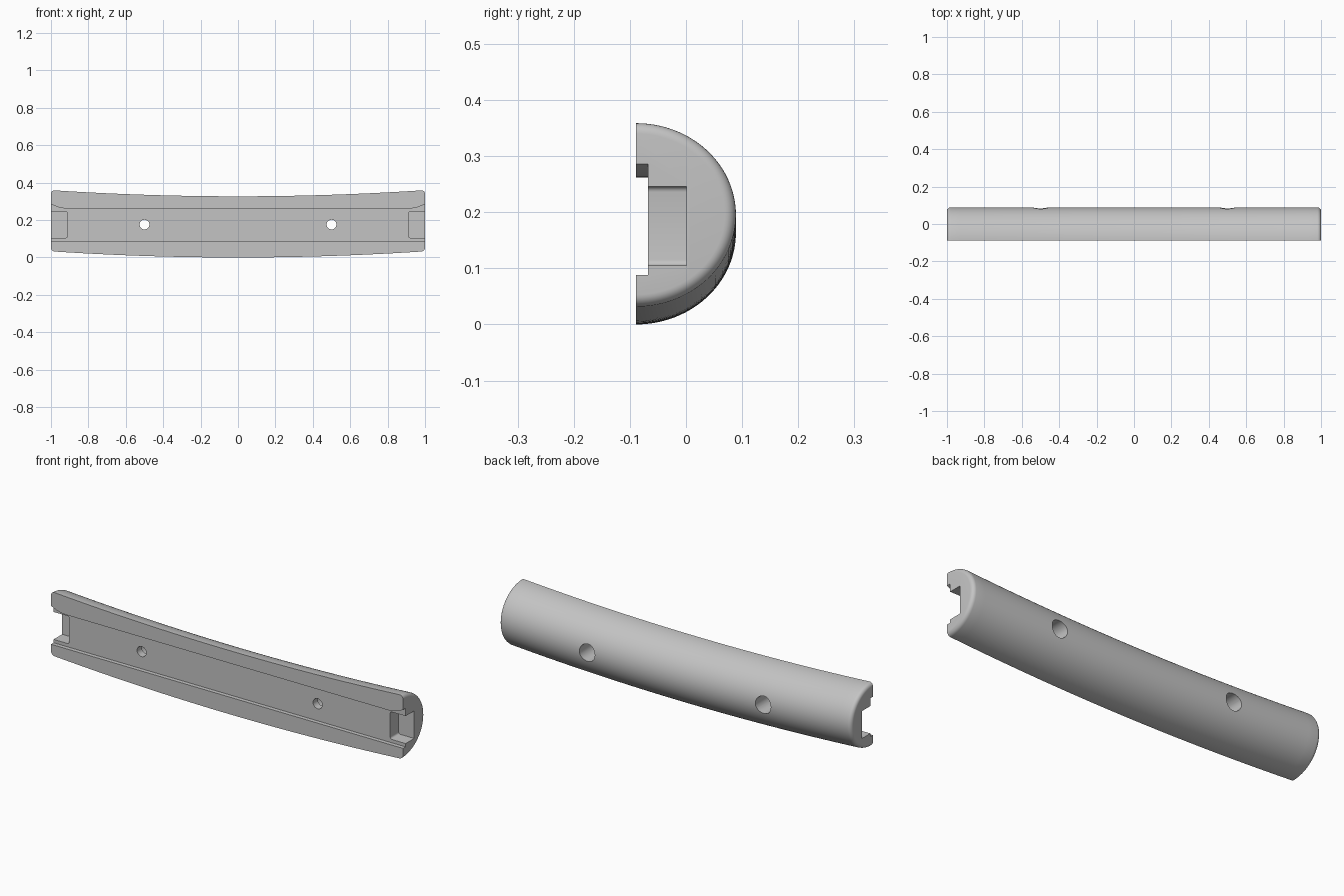
import bpy, bmesh, math

cube = bpy.data.objects.get("Cube")
if cube:
    bpy.data.objects.remove(cube)

FRONT, DEPTH, HALF_H, SAG = -0.089, 0.178, 0.1635, 0.033
ROUND = 0.02      # rounding of the rim at both ends

grey = bpy.data.materials.new("plain grey")
grey.use_nodes = True
colour = (0.55, 0.55, 0.55, 1)
grey.diffuse_color = colour
grey.node_tree.nodes["Principled BSDF"].inputs["Base Color"].default_value = colour


def finish(name, bm):
    bmesh.ops.recalc_face_normals(bm, faces=bm.faces)
    mesh = bpy.data.meshes.new(name)
    bm.to_mesh(mesh)
    bm.free()
    mesh.materials.append(grey)
    obj = bpy.data.objects.new(name, mesh)
    bpy.context.collection.objects.link(obj)
    return obj


def loft(name, rings):
    """Closed solid through rings with equal point counts."""
    bm = bmesh.new()
    loops = [[bm.verts.new(p) for p in ring] for ring in rings]
    n = len(loops[0])
    for a, b in zip(loops, loops[1:]):
        for i in range(n):
            j = (i + 1) % n
            bm.faces.new((a[i], a[j], b[j], b[i]))
    bm.faces.new(loops[0])
    bm.faces.new(loops[-1])
    return finish(name, bm)


def prism(name, outline, y0, y1):
    """Outline in x and z, extruded along y."""
    return loft(name, [[(x, y, z) for x, z in outline] for y in (y0, y1)])


def circle(cx, cz, r, n=40):
    return [(cx + r * math.cos(math.tau * i / n), cz + r * math.sin(math.tau * i / n))
            for i in range(n)]


# Half-round grip, bowed along x, with rounded end rims
def section(x, inset):
    ring = []
    for i in range(49):
        a = -math.pi / 2 + math.pi * i / 48
        ring.append((x, FRONT + (DEPTH - inset) * math.cos(a),
                     HALF_H + SAG * x * x + (HALF_H - inset) * math.sin(a)))
    return ring


rim = []
for i in range(7):
    a = math.pi / 2 * i / 6
    rim.append((1 - ROUND + ROUND * math.sin(a), ROUND * (1 - math.cos(a))))
stations = [(-x, d) for x, d in reversed(rim)]
stations += [((1 - ROUND) * (i / 20 - 1), 0) for i in range(1, 40)]
stations += rim
grip = loft("grip_shell", [section(x, d) for x, d in stations])

# Long shallow channel whose upper edge flares at the ends
LOW, HIGH, FLARE = 0.088, 0.262, 0.915
right_edge = [(FLARE + 0.085 * t, HIGH + 0.024 * t * t) for t in (0, 0.2, 0.4, 0.6, 0.8, 1, 1.2)]
channel = prism("channel_cutter",
                [(-1.1, LOW), (1.1, LOW)] + right_edge[::-1]
                + [(-x, z) for x, z in right_edge], -0.2, -0.068)
cutters = [channel]

# End pockets and stepped screw holes, mirrored
for side in (-1, 1):
    label = "left" if side > 0 else "right"
    outline = [(1.1, 0.105), (1.1, 0.246)]
    for cz, start in ((0.236, 90), (0.115, 180)):
        for i in range(5):
            a = math.radians(start + 22.5 * i)
            outline.append((0.922 + 0.01 * math.cos(a), cz + 0.01 * math.sin(a)))
    cutters.append(prism(label + "_pocket_cutter", [(side * x, z) for x, z in outline], -0.2, 0.001))
    cutters.append(prism(label + "_screw_hole_cutter", circle(side * 0.5, 0.176, 0.026), -0.2, 0.2))
    cutters.append(prism(label + "_screw_head_cutter", circle(side * 0.5, 0.176, 0.044), -0.03, 0.2))

bpy.context.view_layer.objects.active = grip
for cutter in cutters:
    cutter.hide_render = True
    mod = grip.modifiers.new(cutter.name, "BOOLEAN")
    mod.operation = "DIFFERENCE"
    mod.solver = "EXACT"
    mod.object = cutter
    bpy.ops.object.modifier_apply(modifier=mod.name)
    bpy.data.objects.remove(cutter)

bpy.ops.object.select_all(action="DESELECT")
grip.select_set(True)
bpy.ops.object.shade_smooth_by_angle(angle=math.radians(30))
